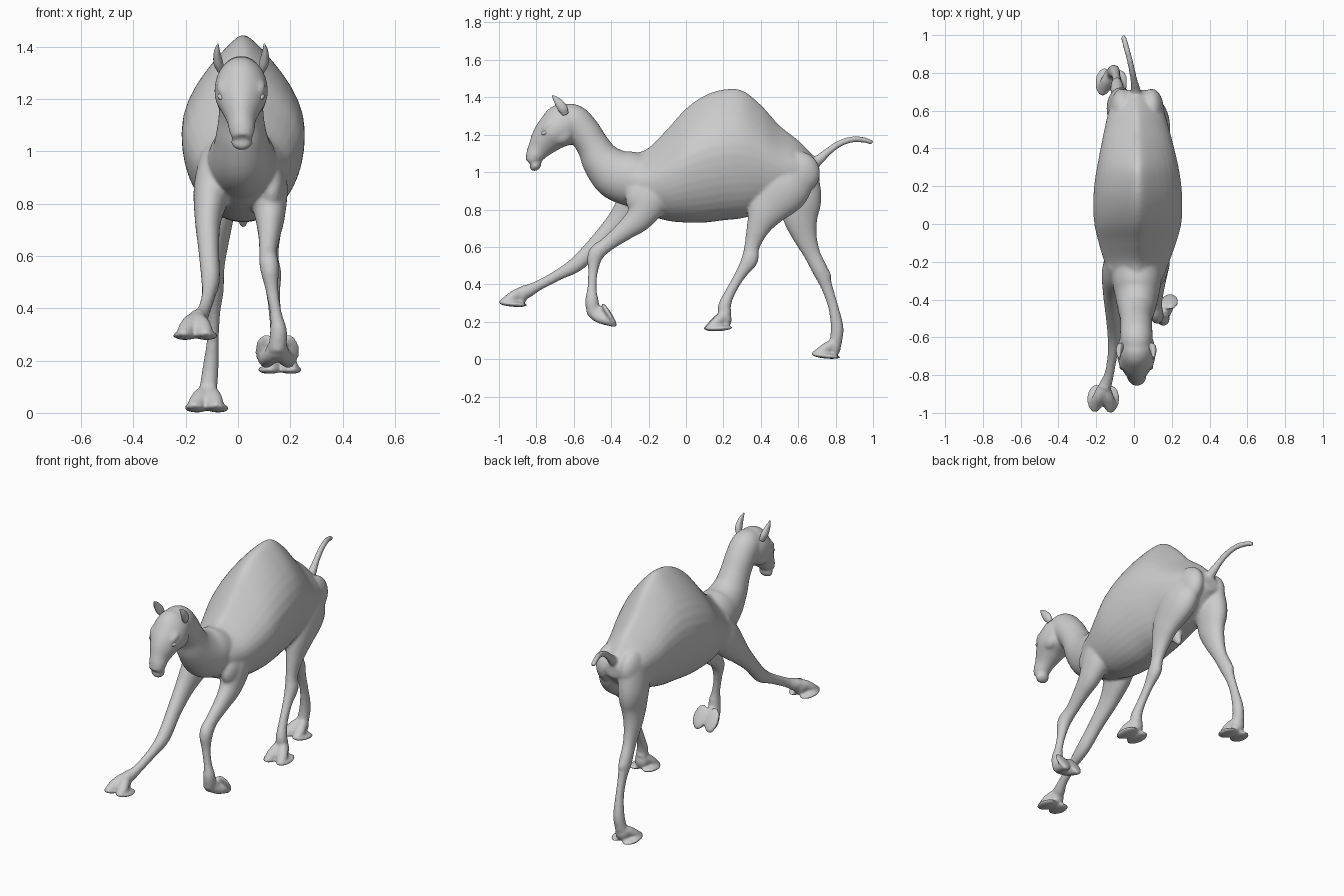
import bpy, bmesh, math
from mathutils import Vector, Matrix

SEG = 40


def spline(pts, n=7):
    """Catmull-Rom resampling of stations (x, y, z, half width, half height)."""
    p = [Vector(q) for q in pts]
    p = [p[0] * 2 - p[1]] + p + [p[-1] * 2 - p[-2]]
    out = []
    for i in range(1, len(p) - 2):
        a, b, c, d = p[i - 1:i + 3]
        for k in range(n):
            t = k / n
            out.append((b * 2 + (c - a) * t + (a * 2 - b * 5 + c * 4 - d) * t * t
                        + (b * 3 - a - c * 3 + d) * t ** 3) * 0.5)
    return out + [p[-2]]


def tube(bm, stations, M=Matrix(), pinch=0.0, upright=False):
    """Skin elliptical sections along a path; pinch narrows the upper half."""
    st = spline(stations)
    rings = []
    for i, s in enumerate(st):
        c = Vector(s[:3])
        t = (Vector(st[min(i + 1, len(st) - 1)][:3]) - Vector(st[max(i - 1, 0)][:3])).normalized()
        side = Vector((1, 0, 0))
        if upright:
            up = Vector((0, 0, 1))
        else:
            side = (side - t * t.x).normalized()
            up = t.cross(side)
        ring = []
        for j in range(SEG):
            a = 2 * math.pi * j / SEG
            co, si = math.cos(a), math.sin(a)
            w = co * max(s[3], .002) * (1 - pinch * max(si, 0) ** 2)
            ring.append(bm.verts.new(M @ (c + side * w + up * si * max(s[4], .002))))
        rings.append(ring)
    for r, q in zip(rings, rings[1:]):
        for j in range(SEG):
            k = (j + 1) % SEG
            bm.faces.new((r[j], r[k], q[k], q[j]))
    bm.faces.new(rings[0][::-1])
    bm.faces.new(rings[-1])


def ball(bm, loc, size, M=Matrix(), tilt=0.0):
    m = M @ Matrix.Translation(loc) @ Matrix.Rotation(tilt, 4, 'X') @ Matrix.Diagonal((*size, 1))
    bmesh.ops.create_uvsphere(bm, u_segments=24, v_segments=14, radius=1, matrix=m)


def finish(bm, name):
    bmesh.ops.recalc_face_normals(bm, faces=bm.faces[:])
    for f in bm.faces:
        f.smooth = True
    me = bpy.data.meshes.new(name)
    bm.to_mesh(me)
    bm.free()
    ob = bpy.data.objects.new(name, me)
    bpy.context.collection.objects.link(ob)
    return ob


def leg(bm, stations, sole, pitch, yaw=0):
    """Leg tube ending in a splayed two-toed foot (toes along local -y)."""
    M = (Matrix.Translation(sole) @ Matrix.Rotation(math.radians(yaw), 4, 'Z')
         @ Matrix.Rotation(math.radians(pitch), 4, 'X'))
    ankle = M @ Vector((0, .042, .08))
    tube(bm, stations + [(*ankle, .034, .034)])
    ball(bm, (0, .035, .055), (.042, .038, .048), M)
    for s in (-1, 1):
        tube(bm, [(s * .008, .045, .075, .026, .028), (s * .022, .01, .058, .03, .03),
                  (s * .036, -.03, .03, .031, .024), (s * .046, -.074, .01, .014, .008)], M)
        ball(bm, (s * .041, -.002, .008), (.046, .076, .015), M)


body = bmesh.new()

# torso with hump
tube(body, [(.015, -.38, .97, .08, .11), (.015, -.28, .95, .14, .15), (.015, -.2, .95, .172, .18),
            (.018, -.1, .985, .205, .245), (.02, 0, 1.035, .23, .305), (.02, .1, 1.07, .236, .34),
            (.02, .2, 1.092, .231, .35), (.02, .3, 1.095, .216, .342), (.018, .4, 1.07, .195, .29),
            (.015, .5, 1.03, .172, .22), (.012, .6, 1.015, .145, .155), (.01, .67, 1.01, .105, .09),
            (.01, .71, 1.0, .05, .045)], pinch=.58, upright=True)

# neck
tube(body, [(.015, -.2, .95, .13, .14), (.015, -.3, .965, .13, .145), (.015, -.38, .995, .115, .135),
            (.013, -.45, 1.06, .098, .108), (.012, -.497, 1.14, .086, .088),
            (.012, -.55, 1.22, .085, .088), (.012, -.61, 1.275, .085, .09),
            (.012, -.68, 1.285, .07, .07)])

# head
tube(body, [(.012, -.575, 1.29, .05, .05), (.012, -.61, 1.275, .085, .095), (.012, -.66, 1.25, .1, .115),
            (.012, -.715, 1.208, .099, .097), (.012, -.757, 1.163, .076, .08),
            (.013, -.79, 1.118, .055, .06), (.015, -.815, 1.08, .049, .046),
            (.015, -.835, 1.05, .036, .027)], pinch=.12)
ball(body, (.015, -.805, 1.035), (.042, .034, .027), tilt=.7)           # chin
for s in (-1, 1):
    ball(body, (.012 + s * .068, -.738, 1.25), (.026, .045, .02), tilt=.7)  # brow
    ball(body, (.012 + s * .06, -.66, 1.2), (.035, .06, .05), tilt=.7)      # cheek
    ball(body, (.015 + s * .028, -.823, 1.095), (.018, .016, .024))         # nostril wing
    ball(body, (.015 + s * .078, .605, .995), (.065, .112, .115))           # rump
    ball(body, (.01 + s * .118, -.235, .87), (.05, .085, .1), tilt=-.5)     # shoulder point

# front legs: left side bent, right side reaching forward
leg(body, [(.10, -.15, .97, .07, .10), (.115, -.19, .86, .075, .105), (.122, -.25, .755, .058, .075),
           (.12, -.33, .685, .043, .053), (.115, -.42, .615, .034, .04), (.12, -.482, .56, .037, .043),
           (.13, -.497, .47, .025, .027), (.145, -.503, .38, .023, .025), (.155, -.503, .31, .033, .036)],
    (.15, -.405, .243), 122)
leg(body, [(-.08, -.18, .96, .07, .10), (-.1, -.26, .85, .07, .10), (-.115, -.36, .735, .05, .066),
           (-.112, -.47, .625, .04, .046), (-.105, -.58, .512, .036, .042), (-.112, -.68, .452, .027, .03),
           (-.13, -.79, .393, .025, .028), (-.15, -.85, .362, .033, .036)],
    (-.163, -.924, .287), -5, -3)

# hind legs
leg(body, [(.08, .57, 1.03, .07, .12), (.105, .52, .92, .085, .145), (.12, .435, .8, .062, .103),
           (.12, .385, .7, .046, .063), (.123, .352, .6, .032, .041), (.13, .34, .53, .036, .045),
           (.135, .29, .45, .026, .03), (.145, .235, .355, .025, .028), (.155, .205, .28, .032, .035)],
    (.16, .175, .157), 3, 4)
ball(body, (.13, .365, .545), (.024, .022, .036), tilt=-.4)       # hock
leg(body, [(-.06, .58, 1.02, .07, .12), (-.07, .612, .87, .075, .112), (-.072, .612, .76, .058, .095),
           (-.08, .635, .66, .046, .066), (-.085, .675, .56, .034, .045), (-.09, .722, .465, .035, .042),
           (-.092, .755, .38, .024, .031), (-.096, .787, .28, .023, .028), (-.105, .808, .17, .031, .034)],
    (-.12, .75, .010), -6, -6)
ball(body, (-.09, .752, .455), (.024, .022, .036), tilt=.4)

# sheath under the belly
tube(body, [(.02, .38, .82, .04, .06), (.02, .41, .76, .028, .035), (.02, .43, .71, .01, .012)])

# tail
tube(body, [(.01, .66, 1.03, .035, .035), (.008, .715, 1.07, .025, .027), (0, .76, 1.11, .019, .021),
            (-.012, .82, 1.152, .017, .019), (-.028, .89, 1.175, .016, .017),
            (-.045, .95, 1.172, .016, .016), (-.058, .997, 1.157, .014, .013)])

camel = finish(body, "camel_body")
m = camel.modifiers.new("fuse", 'REMESH')
m.mode = 'VOXEL'
m.voxel_size = .008
m.use_smooth_shade = True
m = camel.modifiers.new("soften", 'SMOOTH')
m.factor = .5
m.iterations = 10

# ears and eyes
for s, side in ((-1, "right"), (1, "left")):
    ear = bmesh.new()
    tube(ear, [(.012 + s * .078, -.645, 1.31, .014, .018), (.012 + s * .088, -.66, 1.342, .018, .026),
               (.012 + s * .092, -.688, 1.38, .012, .019), (.012 + s * .089, -.714, 1.41, .003, .004)])
    finish(ear, side + "_ear")
    eye = bmesh.new()
    ball(eye, (.012 + s * .076, -.752, 1.212), (.014, .022, .012), tilt=.5)
    finish(eye, side + "_eye")
